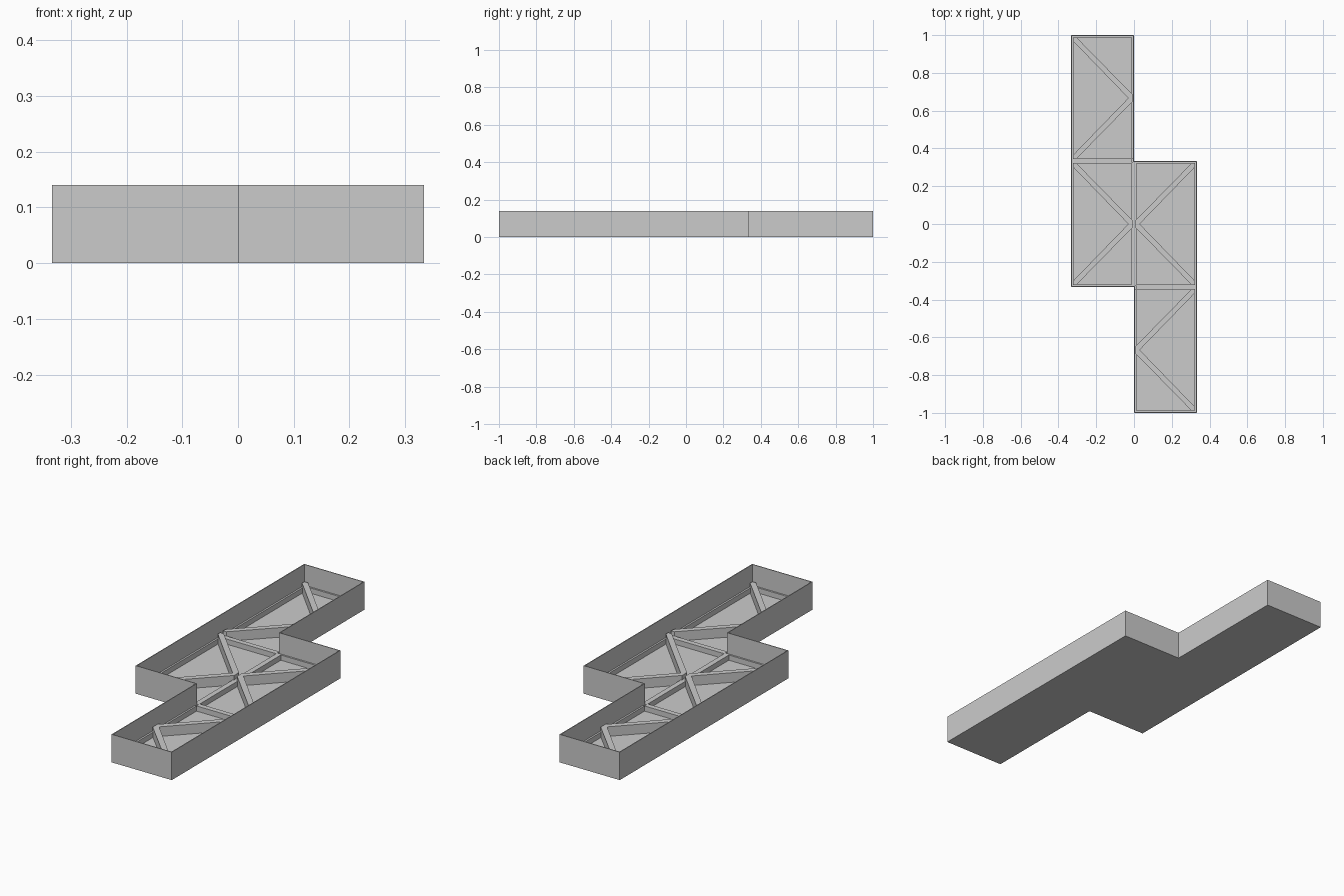
import bpy, bmesh

if "Cube" in bpy.data.objects:
    bpy.data.objects.remove(bpy.data.objects["Cube"])

T = 1 / 3
WALL_H, WALL_T = 0.14, 0.004
FLOOR_H, FRAME_H, BRACE_H = 0.01, 0.036, 0.058
RIB = 0.013


def prism(name, pts, z0, z1):
    """Extrude a flat outline from z0 to z1."""
    bm = bmesh.new()
    face = bm.faces.new([bm.verts.new((x, y, z0)) for x, y in pts])
    ext = bmesh.ops.extrude_face_region(bm, geom=[face])
    for v in ext["geom"]:
        if isinstance(v, bmesh.types.BMVert):
            v.co.z = z1
    bmesh.ops.recalc_face_normals(bm, faces=bm.faces)
    me = bpy.data.meshes.new(name)
    bm.to_mesh(me)
    bm.free()
    ob = bpy.data.objects.new(name, me)
    bpy.context.collection.objects.link(ob)
    return ob


def box(name, x0, x1, y0, y1, z0, z1):
    return prism(name, [(x0, y0), (x1, y0), (x1, y1), (x0, y1)], z0, z1)


# Stepped outline, counter-clockwise; e pulls the edges inward
def outline(e):
    half = [(-T + e, -T + e), (e, -T + e), (e, -1 + e), (T - e, -1 + e)]
    return half + [(-x, -y) for x, y in half]


# Floor plate
prism("floor", outline(0), 0, FLOOR_H)

# Thin outer wall: a ring between two outlines
bm = bmesh.new()
rings = [[bm.verts.new((x, y, z)) for x, y in outline(e)]
         for e, z in ((0, 0), (0, WALL_H), (WALL_T, WALL_H), (WALL_T, 0))]
for r in range(4):
    a, b = rings[r], rings[(r + 1) % 4]
    for i in range(8):
        j = (i + 1) % 8
        bm.faces.new((a[i], a[j], b[j], b[i]))
bmesh.ops.recalc_face_normals(bm, faces=bm.faces)
wall_mesh = bpy.data.meshes.new("outer_wall")
bm.to_mesh(wall_mesh)
bm.free()
bpy.context.collection.objects.link(bpy.data.objects.new("outer_wall", wall_mesh))

# Low frame strips and V braces; the second half is the first turned 180 degrees
w, f = WALL_T, FLOOR_H
for s, side in ((1, "left"), (-1, "right")):
    def strip(part, x0, x1, y0, y1):
        box(f"{side}_{part}", s * x0, s * x1, s * y0, s * y1, f, FRAME_H)
    strip("long_ledge", -T + w, -T + RIB, -T + w, 1 - w)
    strip("end_ledge", -T + RIB, -RIB, 1 - RIB, 1 - w)
    strip("step_ledge", -RIB, -w, T + RIB, 1 - w)
    strip("near_ledge", -T + RIB, -RIB, -T + w, -T + RIB)
    strip("cross_rib", -T + RIB, -RIB, T - RIB, T + RIB)
    for cy, cell in ((2 * T, "outer"), (0, "inner")):
        h, b = 0.322, 0.019
        up = [(-0.324 + b, h), (-0.324, h), (-0.324, h - b)]
        pts = ([(-0.008, b)] + up + [(-0.03, 0)]
               + [(x, -y) for x, y in reversed(up)] + [(-0.008, -b)])
        prism(f"{side}_{cell}_brace", [(s * x, s * (y + cy)) for x, y in pts], f, BRACE_H)

# Shared rib between the two columns
box("centre_rib", -RIB, RIB, -T + w, T - w, f, FRAME_H)
